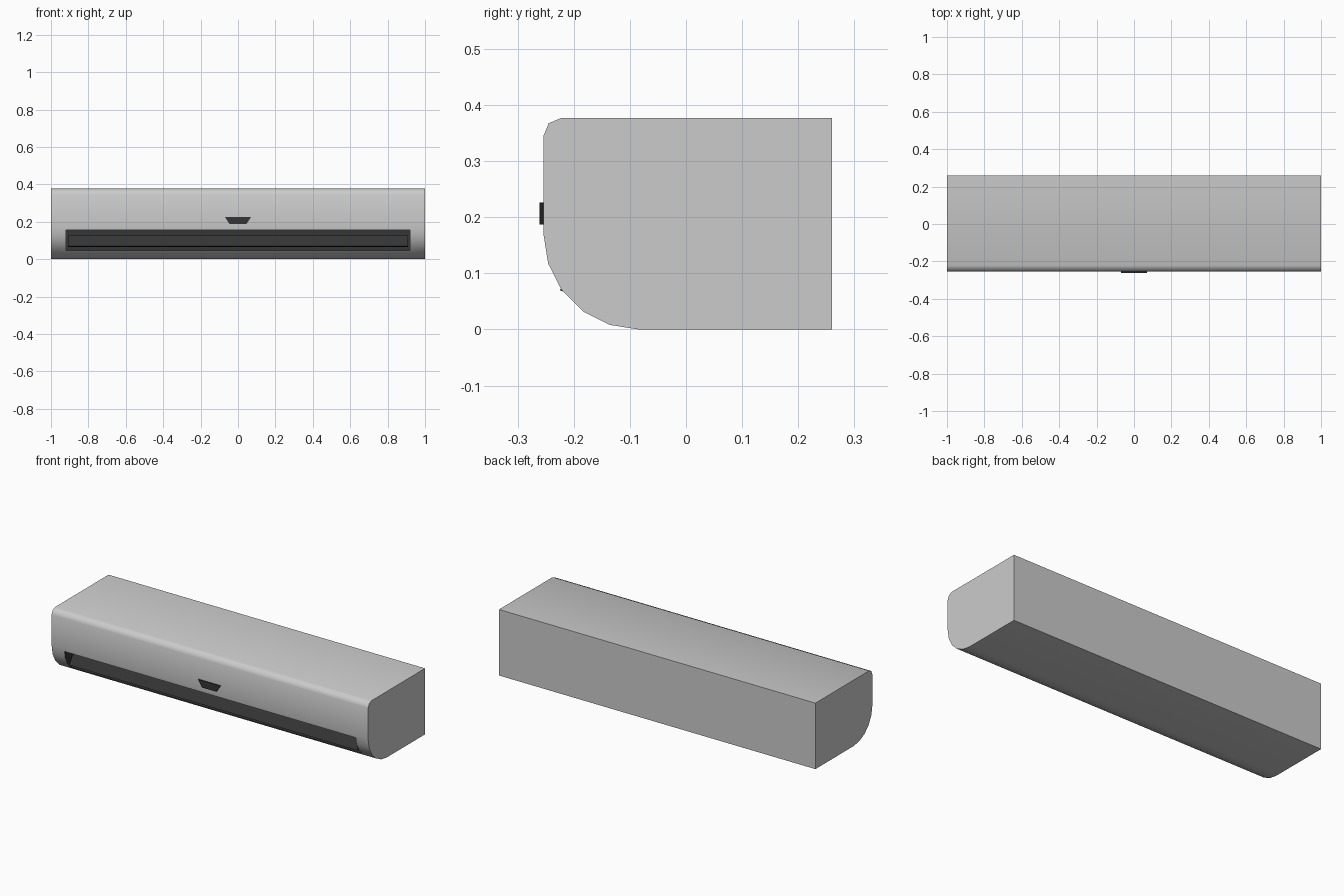
import bpy, bmesh, math

if "Cube" in bpy.data.objects:
    bpy.data.objects.remove(bpy.data.objects["Cube"])

def mat(name, v):
    m = bpy.data.materials.new(name)
    m.diffuse_color = (v, v, v, 1)
    m.use_nodes = True
    m.node_tree.nodes["Principled BSDF"].inputs["Base Color"].default_value = m.diffuse_color
    return m

shell = mat("light grey", 0.60)
dark = mat("charcoal", 0.035)

def prism(name, pts, to3d, lo, hi, m):
    """Extrude a closed 2D outline between lo and hi."""
    bm = bmesh.new()
    a = [bm.verts.new(to3d(p, lo)) for p in pts]
    b = [bm.verts.new(to3d(p, hi)) for p in pts]
    bm.faces.new(a)
    bm.faces.new(b[::-1])
    for i in range(len(pts)):
        j = (i + 1) % len(pts)
        bm.faces.new((a[j], a[i], b[i], b[j]))
    bmesh.ops.recalc_face_normals(bm, faces=bm.faces)
    me = bpy.data.meshes.new(name)
    bm.to_mesh(me)
    bm.free()
    ob = bpy.data.objects.new(name, me)
    bpy.context.collection.objects.link(ob)
    me.materials.append(m)
    return ob

def along_x(p, t):
    return (t, p[0], p[1])

def along_y(p, t):
    return (p[0], t, p[1])

# Housing: side profile with a large lower and a small upper front radius
F, H, R, r = -0.254, 0.377, 0.17, 0.032
arc = lambda cy, cz, rad, a0, a1, n: [
    (cy + rad * math.cos(math.radians(a0 + (a1 - a0) * i / n)),
     cz + rad * math.sin(math.radians(a0 + (a1 - a0) * i / n))) for i in range(n + 1)]
profile = [(0.26, H), (0.26, 0)] + arc(F + R, R, R, 270, 180, 5) + arc(F + r, H - r, r, 180, 90, 2)
body = prism("housing", profile, along_x, -1, 1, shell)

# Air outlet: dark recess cut into the lower front curve
cutter = prism("outlet_cutter", [(-0.4, 0.045), (-0.4, 0.155), (-0.15, 0.155), (-0.15, 0.045)],
               along_x, -0.92, 0.92, dark)
body.data.materials.append(dark)
cutter.hide_render = True
cutter.hide_viewport = True
mod = body.modifiers.new("outlet", 'BOOLEAN')
mod.operation = 'DIFFERENCE'
mod.object = cutter
mod.solver = 'EXACT'
mod.material_mode = 'TRANSFER'
bpy.context.view_layer.objects.active = body
body.select_set(True)
bpy.ops.object.modifier_apply(modifier="outlet")
bpy.ops.object.shade_smooth_by_angle(angle=math.radians(50))

# Louvre: tilted flap in the outlet
prism("louvre", [(-0.225, 0.07), (-0.215, 0.066), (-0.175, 0.122), (-0.185, 0.126)],
      along_x, -0.91, 0.91, dark)

# Display: small trapezoid plate
prism("display", [(-0.07, 0.226), (0.07, 0.226), (0.045, 0.187), (-0.045, 0.187)],
      along_y, -0.261, -0.253, dark)
